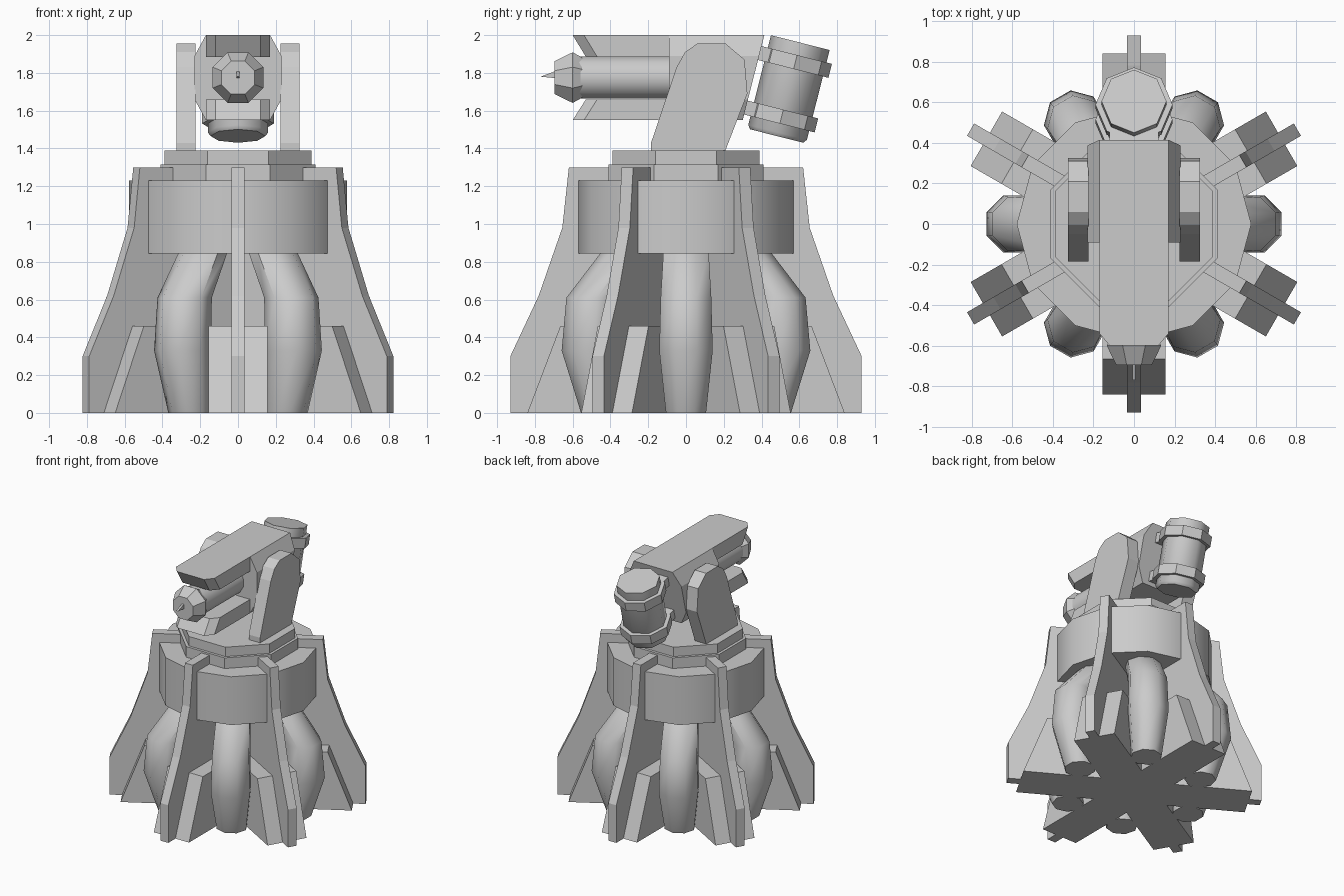
import bpy, bmesh
from math import sin, cos, pi, radians
from mathutils import Matrix, Vector

if "Cube" in bpy.data.objects:
    bpy.data.objects.remove(bpy.data.objects["Cube"])


def finish(name, bm, smooth=None):
    bmesh.ops.recalc_face_normals(bm, faces=bm.faces[:])
    me = bpy.data.meshes.new(name)
    bm.to_mesh(me)
    bm.free()
    ob = bpy.data.objects.new(name, me)
    bpy.context.collection.objects.link(ob)
    if smooth:
        bpy.ops.object.select_all(action='DESELECT')
        ob.select_set(True)
        bpy.context.view_layer.objects.active = ob
        bpy.ops.object.shade_smooth_by_angle(angle=radians(smooth))
    return ob


def loft(name, rings, smooth=None, mat=None):
    """Skin a list of equal-length vertex rings and cap both ends."""
    bm = bmesh.new()
    vs = [[bm.verts.new(p) for p in ring] for ring in rings]
    n = len(vs[0])
    for a, b in zip(vs, vs[1:]):
        for i in range(n):
            j = (i + 1) % n
            bm.faces.new((a[i], a[j], b[j], b[i]))
    bm.faces.new(vs[0])
    bm.faces.new(vs[-1])
    if mat:
        bm.transform(mat)
    return finish(name, bm, smooth)


def plate(name, profile, x0, x1, mat=None):
    """Extrude a (y, z) profile along x."""
    return loft(name, [[(x, y, z) for y, z in profile] for x in (x0, x1)], mat=mat)


def lathe(name, profile, n, off=0.0, mat=None, smooth=None):
    """Revolve (radius, z) points with n sides."""
    rings = [[(r * cos(off + 2 * pi * i / n), r * sin(off + 2 * pi * i / n), z)
              for i in range(n)] for r, z in profile]
    return loft(name, rings, smooth, mat)


# Six base fins with wide foot gussets, and bulging legs between them
fin = [(0, 0), (0.93, 0), (0.93, 0.3), (0.78, 0.62), (0.655, 0.98),
       (0.62, 1.3), (0.38, 1.3), (0.38, 1.0), (0, 1.0)]
gusset = [(0, 0), (0.84, 0), (0.665, 0.46), (0, 0.46)]
leg = [(0.51, 0.0, 0.115), (0.585, 0.33, 0.153), (0.565, 0.61, 0.145),
       (0.37, 0.85, 0.13), (0.27, 0.95, 0.12)]
for k in range(6):
    rot = Matrix.Rotation(k * pi / 3, 4, 'Z')
    plate(f"base_fin_{k}", fin, -0.035, 0.035, rot)
    plate(f"foot_gusset_{k}", gusset, -0.155, 0.155, rot)
    rings = [[(c + r * cos(pi / 8 + i * pi / 4), r * sin(pi / 8 + i * pi / 4), z)
              for i in range(8)] for c, z, r in leg]
    loft(f"leg_tube_{k}", rings, 50, rot)

# Collar and stepped turntable
lathe("collar", [(0.578, 0.845), (0.578, 1.23)], 12, smooth=35)
lathe("turntable_lower", [(0.445, 1.2), (0.445, 1.315)], 8, pi / 8)
lathe("turntable_upper", [(0.422, 1.3), (0.422, 1.39)], 8, pi / 8)

# Yoke arms
arm = [(-0.185, 1.38), (-0.185, 1.43), (-0.05, 1.83), (-0.005, 1.91), (0.06, 1.955),
       (0.21, 1.955), (0.31, 1.87), (0.325, 1.69), (0.205, 1.38)]
for s, side in ((-1, "left"), (1, "right")):
    plate(f"yoke_arm_{side}", arm, s * 0.225, s * 0.325)

# Gun housing: octagonal section with a slanted back
section = [(-0.17, 2.0), (0.17, 2.0), (0.23, 1.89), (0.23, 1.66),
           (0.17, 1.55), (-0.17, 1.55), (-0.23, 1.66), (-0.23, 1.89)]
loft("gun_housing", [[(x, -0.09, z) for x, z in section],
                     [(x, 0.30 + (z - 1.55) * 0.255, z) for x, z in section]])

# Upper and lower barrel shrouds, with chamfered undercut noses
for name, outer, inner in (("shroud_upper", 2.0, 1.885), ("shroud_lower", 1.55, 1.66)):
    rings = []
    for z, nose in ((outer, -0.60), (inner, -0.53)):
        rings.append([(-0.17, -0.05, z), (-0.17, nose + 0.06, z), (-0.12, nose, z),
                      (0.12, nose, z), (0.17, nose + 0.06, z), (0.17, -0.05, z)])
    loft(name, rings)

# Barrel with faceted muzzle and small front spike
aim = Matrix.Translation((0, 0, 1.775)) @ Matrix.Rotation(pi / 2, 4, 'X')
lathe("barrel", [(0.115, 0.05), (0.115, 0.58)], 12, pi / 12, aim, 35)
lathe("muzzle", [(0.115, 0.55), (0.145, 0.60), (0.095, 0.695)], 8, pi / 8, aim)
plate("muzzle_spike", [(-0.69, 1.81), (-0.77, 1.78), (-0.69, 1.772)], -0.008, 0.008)

# Tilted rear canister with two bands
tilt = Matrix.Translation((0, 0.5425, 1.713)) @ Matrix.Rotation(-radians(14.2), 4, 'X')
lathe("canister", [(0.145, -0.255), (0.16, -0.235), (0.16, 0.255)], 8, 0, tilt, 50)
for name, z0 in (("canister_band_lower", -0.187), ("canister_band_upper", 0.111)):
    lathe(name, [(0.19, z0), (0.19, z0 + 0.076)], 8, 0, tilt)
# Brackets joining the bands to the housing
for name, z0 in (("bracket_lower", -0.187), ("bracket_upper", 0.111)):
    plate(name, [(-0.21, z0), (-0.1, z0), (-0.1, z0 + 0.076), (-0.21, z0 + 0.076)],
          -0.12, 0.12, tilt)
